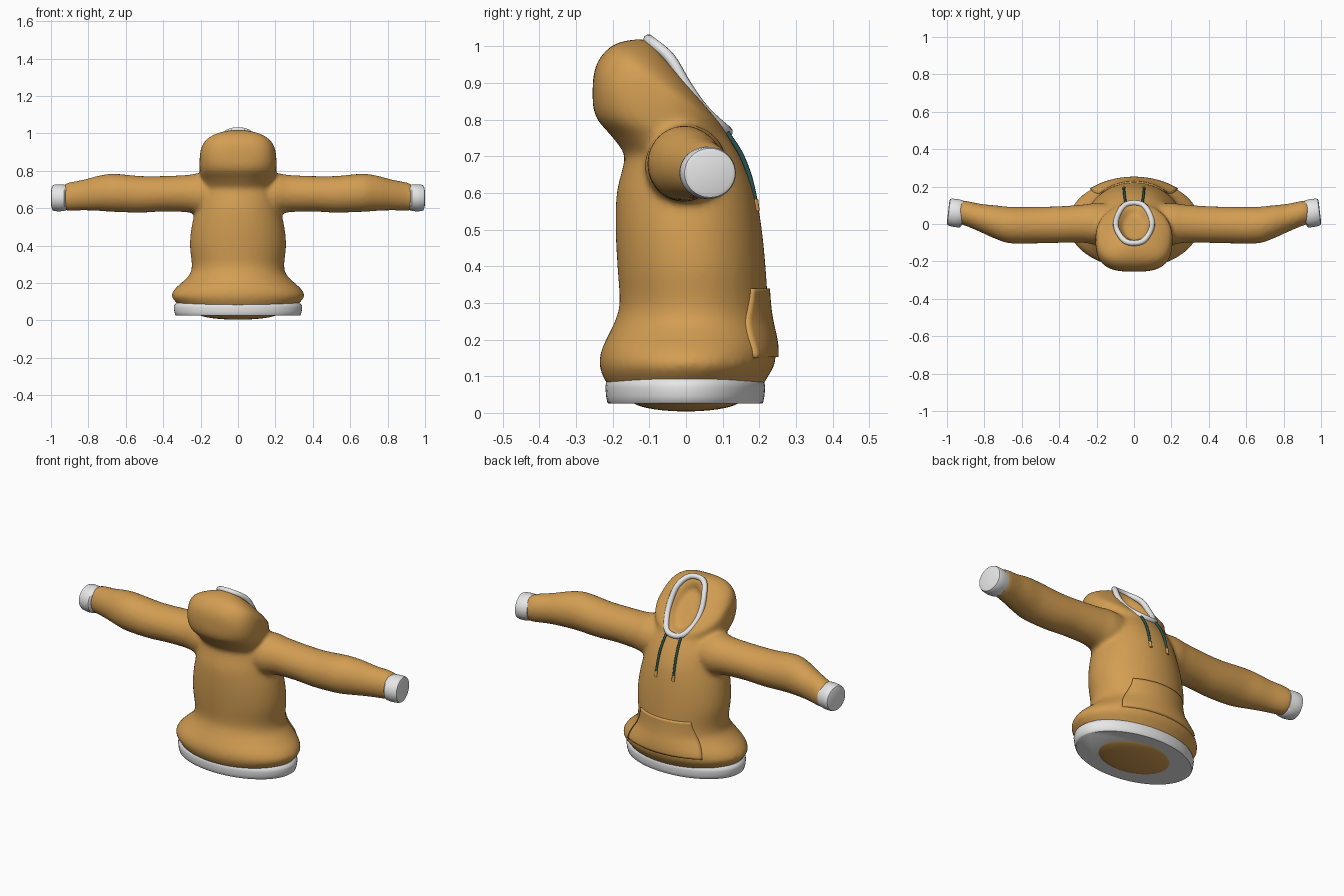
import bpy, bmesh, math
from mathutils import Vector

if "Cube" in bpy.data.objects:
    bpy.data.objects.remove(bpy.data.objects["Cube"])


def material(name, rgb):
    m = bpy.data.materials.new(name)
    m.diffuse_color = (*rgb, 1)
    m.use_nodes = True
    m.node_tree.nodes["Principled BSDF"].inputs["Base Color"].default_value = m.diffuse_color
    return m


TAN = material("tan_fabric", (0.65, 0.34, 0.085))
WHITE = material("white_rib", (0.8, 0.8, 0.8))
TEAL = material("dark_teal_cord", (0.02, 0.085, 0.085))


def spline(rows, steps):
    """Catmull-Rom interpolation of equal-length tuples."""
    out = []
    for i in range(len(rows) - 1):
        a, b, c, d = (rows[max(0, min(len(rows) - 1, i + k))] for k in (-1, 0, 1, 2))
        for s in range(steps):
            t = s / steps
            out.append(tuple(0.5 * (2 * q + (r - p) * t + (2 * p - 5 * q + 4 * r - u) * t * t
                                    + (3 * q - p - 3 * r + u) * t ** 3)
                             for p, q, r, u in zip(a, b, c, d)))
    return out + [rows[-1]]


def loft(bm, rings):
    """Skin closed rings and cap both ends."""
    vs = [[bm.verts.new(p) for p in ring] for ring in rings]
    n = len(vs[0])
    faces = [bm.faces.new((a[i], a[(i + 1) % n], b[(i + 1) % n], b[i]))
             for a, b in zip(vs, vs[1:]) for i in range(n)]
    faces += [bm.faces.new(vs[0][::-1]), bm.faces.new(vs[-1])]
    bmesh.ops.recalc_face_normals(bm, faces=faces)


def finish(name, bm, mat, angle=40):
    me = bpy.data.meshes.new(name)
    bm.to_mesh(me)
    bm.free()
    ob = bpy.data.objects.new(name, me)
    bpy.context.collection.objects.link(ob)
    me.materials.append(mat)
    bpy.ops.object.select_all(action='DESELECT')
    ob.select_set(True)
    bpy.context.view_layer.objects.active = ob
    bpy.ops.object.shade_smooth_by_angle(angle=math.radians(angle))
    return ob


def tube(name, points, radius, mat, closed=False):
    cu = bpy.data.curves.new(name, 'CURVE')
    cu.dimensions = '3D'
    cu.bevel_depth, cu.bevel_resolution, cu.use_fill_caps = radius, 3, True
    sp = cu.splines.new('POLY')
    sp.points.add(len(points) - 1)
    for p, co in zip(sp.points, points):
        p.co = (*co, 1)
    sp.use_cyclic_u = closed
    ob = bpy.data.objects.new(name, cu)
    bpy.context.collection.objects.link(ob)
    cu.materials.append(mat)
    bpy.ops.object.select_all(action='DESELECT')
    ob.select_set(True)
    bpy.context.view_layer.objects.active = ob
    bpy.ops.object.convert(target='MESH')
    bpy.ops.object.shade_smooth_by_angle(angle=math.radians(50))


def trunk_ring(row, n=64):
    """Ring from low-y point, high-y point, half width and squareness."""
    y0, z0, y1, z1, w, e = row
    ring = []
    for i in range(n):
        t = 2 * math.pi * i / n
        c, s = math.cos(t), math.sin(t)
        k = 2 / e if c < 0 else 1
        c2, s2 = math.copysign(abs(c) ** k, c), math.copysign(abs(s) ** k, s)
        ring.append((w * s2, (y0 + y1) / 2 + c2 * (y1 - y0) / 2,
                     (z0 + z1) / 2 + c2 * (z1 - z0) / 2))
    return ring


def arm_ring(row, side, shear=0.0, n=40):
    x, y, z, ry, rz = row
    return [(side * (x - shear * ry * math.cos(t)), y + ry * math.cos(t), z + rz * math.sin(t))
            for t in (2 * math.pi * i / n for i in range(n))]


# Trunk: (z, low y, high y, half width)
TORSO = [(.06, -.20, .20, .30), (.09, -.222, .218, .325), (.13, -.236, .241, .355),
         (.17, -.231, .245, .336), (.21, -.213, .240, .292), (.25, -.194, .231, .256),
         (.30, -.181, .224, .247), (.40, -.187, .217, .257), (.50, -.192, .207, .248),
         (.60, -.189, .190, .225)]
HOOD = [(-.170, .68, .165, .67, .208, 2), (-.170, .71, .145, .71, .20, 2),
        (-.203, .755, .128, .74, .198, 2.2), (-.247, .81, .118, .755, .203, 2.6),
        (-.255, .88, .114, .762, .206, 3), (-.245, .95, .113, .766, .205, 3),
        (-.205, 1.0, .113, .768, .197, 3), (-.15, 1.018, .113, .769, .160, 2.6),
        (-.10, 1.016, .113, .769, .104, 2.1),
        (-.085, .985, .085, .78, .080, 2), (-.09, .95, .05, .78, .06, 2)]
trunk = [(y0, z, y1, z, w, 2) for z, y0, y1, w in TORSO] + HOOD

# Sleeve: x, y, z, radius in y, radius in z
SLEEVE = [(.08, 0, .67, .105, .10), (.20, 0, .675, .112, .112), (.27, .002, .678, .102, .100),
          (.40, -.003, .677, .098, .095), (.52, -.006, .674, .098, .098),
          (.66, -.006, .682, .098, .102), (.74, .010, .680, .090, .095),
          (.82, .032, .671, .076, .083), (.90, .057, .662, .067, .076),
          (.935, .060, .657, .062, .068)]

bm = bmesh.new()
loft(bm, [trunk_ring(r) for r in spline(trunk, 4)])
for side in (-1, 1):
    loft(bm, [arm_ring(r, side) for r in spline(SLEEVE, 4)])
body = finish("hooded_body", bm, TAN, 180)
fuse = body.modifiers.new("fuse", 'REMESH')
fuse.mode, fuse.voxel_size, fuse.use_smooth_shade = 'VOXEL', 0.011, True
soft = body.modifiers.new("soften", 'SMOOTH')
soft.factor, soft.iterations = 0.5, 8

# Hem band and rounded underside
bm = bmesh.new()
loft(bm, [trunk_ring((-.218 * k, z, .214 * k, z, .340 * k, 2))
          for z, k in ((.025, .97), (.029, .985), (.045, 1.0), (.07, 1.01), (.083, 1.0), (.092, .97))])
finish("hem_band", bm, WHITE)

bm = bmesh.new()
bmesh.ops.create_uvsphere(bm, u_segments=40, v_segments=20, radius=1)
bmesh.ops.scale(bm, vec=(.21, .15, .032), verts=bm.verts)
bmesh.ops.translate(bm, vec=(0, 0, .036), verts=bm.verts)
finish("underside", bm, TAN, 180)

# Cuffs
CUFF = [(.915, .053, .657, .062, .064), (.922, .054, .656, .072, .069), (.95, .058, .655, .075, .072),
        (.98, .063, .655, .073, .071), (.99, .065, .655, .069, .067), (.994, .066, .655, .058, .057)]
for side, label in ((-1, "left"), (1, "right")):
    bm = bmesh.new()
    loft(bm, [arm_ring(r, side, .12) for r in CUFF])
    finish("cuff_" + label, bm, WHITE)

# Trim around the hood opening
EDGE = spline([(-.102, 1.018), (-.045, .970), (.002, .892), (.052, .823), (.113, .767)], 16)
rim = []
for i in range(64):
    t = 2 * math.pi * i / 64
    y, z = EDGE[round((1 - math.cos(t)) / 2 * (len(EDGE) - 1))]
    f = (1 - math.cos(t)) / 2 * (len(EDGE) - 1)
    k = min(int(f), len(EDGE) - 2)
    y, z = Vector(EDGE[k]).lerp(Vector(EDGE[k + 1]), f - k)
    rim.append((.097 * math.sin(t), y, z))
tube("hood_trim", rim, .015, WHITE, True)

# Drawstrings with tips
for side, label in ((-1, "left"), (1, "right")):
    path = spline([(.045, .112, .765), (.05, .148, .71), (.053, .174, .645), (.054, .189, .58)], 6)
    tube("cord_" + label, [(side * x, y, z) for x, y, z in path], .0065, TEAL)
    tube("cord_tip_" + label, [(side * .054, .189, .582), (side * .054, .193, .55)], .0085, TAN)

# Pouch pocket wrapped over the belly
SMOOTH_TORSO = spline(TORSO, 8)


def belly(x, z):
    for a, b in zip(SMOOTH_TORSO, SMOOTH_TORSO[1:]):
        if a[0] <= z <= b[0]:
            t = (z - a[0]) / (b[0] - a[0])
            y0, y1, w = (p + (q - p) * t for p, q in zip(a[1:], b[1:]))
            return (y0 + y1) / 2 + (y1 - y0) / 2 * math.sqrt(max(0, 1 - (x / w) ** 2))


HALF = spline([(.235,), (.222,), (.195,), (.172,), (.16,)], 4)
bm = bmesh.new()
grid = []
for j, (h,) in enumerate(HALF):
    z = .152 + .188 * j / (len(HALF) - 1)
    grid.append([bm.verts.new((h * u / 12, belly(h * u / 12, z) + .008, z)) for u in range(-12, 13)])
for a, b in zip(grid, grid[1:]):
    for i in range(24):
        bm.faces.new((a[i], b[i], b[i + 1], a[i + 1]))
pocket = finish("pouch_pocket", bm, TAN)
thick = pocket.modifiers.new("thickness", 'SOLIDIFY')
thick.thickness, thick.offset = .025, -1
